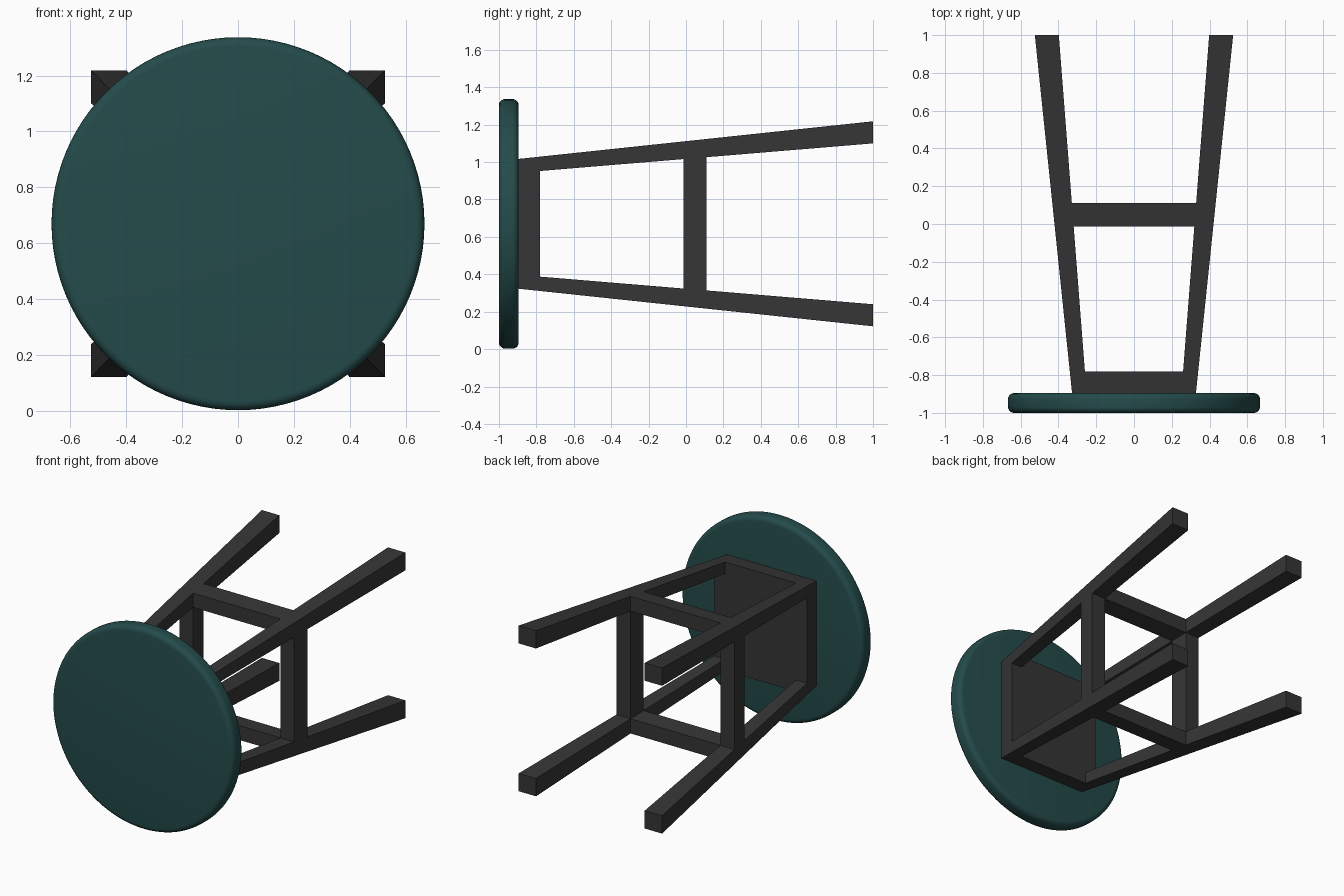
import bpy, bmesh, math
from mathutils import Matrix

if "Cube" in bpy.data.objects:
    bpy.data.objects.remove(bpy.data.objects["Cube"])

CZ = 0.67                      # height of the stool's axis (it lies on its side)
Y_SEAT, Y_FOOT = -0.895, 1.0   # start and end of the legs


def material(name, rgb):
    m = bpy.data.materials.new(name)
    m.diffuse_color = (*rgb, 1)
    m.use_nodes = True
    m.node_tree.nodes["Principled BSDF"].inputs["Base Color"].default_value = m.diffuse_color
    return m


TEAL = material("dark teal", (0.018, 0.070, 0.070))
BLACK = material("charcoal", (0.036, 0.036, 0.036))


def lerp(a, b, y):
    return a + (b - a) * (y - Y_SEAT) / (Y_FOOT - Y_SEAT)


# half widths of the tapering frame at a given y
def outer(y):
    return lerp(0.328, 0.525, y), lerp(0.347, 0.548, y)


def inner(y):
    return lerp(0.251, 0.398, y), lerp(0.273, 0.430, y)


def prism(name, section, y0, y1):
    """Solid between two four-point sections (x, z) at y0 and y1."""
    bm = bmesh.new()
    a, b = ([bm.verts.new((x, y, z + CZ)) for x, z in section(y)] for y in (y0, y1))
    bm.faces.new(a)
    bm.faces.new(b[::-1])
    for i in range(4):
        j = (i + 1) % 4
        bm.faces.new((a[i], b[i], b[j], a[j]))
    bmesh.ops.recalc_face_normals(bm, faces=bm.faces)
    me = bpy.data.meshes.new(name)
    bm.to_mesh(me)
    bm.free()
    me.materials.append(BLACK)
    ob = bpy.data.objects.new(name, me)
    bpy.context.collection.objects.link(ob)
    return ob


def rect(x0, x1, z0, z1):
    return [(x0, z0), (x1, z0), (x1, z1), (x0, z1)]


# four splayed, tapering legs
for sx in (-1, 1):
    for sz in (-1, 1):
        def leg(y):
            (ox, oz), (ix, iz) = outer(y), inner(y)
            return rect(sx * ix, sx * ox, sz * iz, sz * oz)
        prism("leg", leg, -0.78, Y_FOOT)


# solid block under the seat
def block(y):
    ox, oz = outer(y)
    return rect(-ox, ox, -oz, oz)


prism("seat_block", block, Y_SEAT, -0.78)

# stretchers joining the legs, flush with their faces
for s in (-1, 1):
    def cross_rail(y):
        ix, iz = inner(y)
        return rect(-ix, ix, s * iz, s * outer(y)[1])

    def side_rail(y):
        ix, iz = inner(y)
        return rect(s * ix, s * outer(y)[0], -iz, iz)

    prism("cross_stretcher", cross_rail, -0.013, 0.11)
    prism("side_stretcher", side_rail, -0.013, 0.11)

# round seat with softened rim
R, T = 0.667, 0.105
bpy.ops.mesh.primitive_cylinder_add(vertices=96, radius=R, depth=T,
                                    location=(0, -1 + T / 2, CZ),
                                    rotation=(math.pi / 2, 0, 0))
seat = bpy.context.object
seat.name = "seat"
seat.data.materials.append(TEAL)
bev = seat.modifiers.new("rim", 'BEVEL')
bev.width = 0.032
bev.segments = 5
bev.limit_method = 'ANGLE'
bev.angle_limit = math.radians(40)
bpy.ops.object.modifier_apply(modifier="rim")
bpy.ops.object.shade_smooth_by_angle(angle=math.radians(35))
